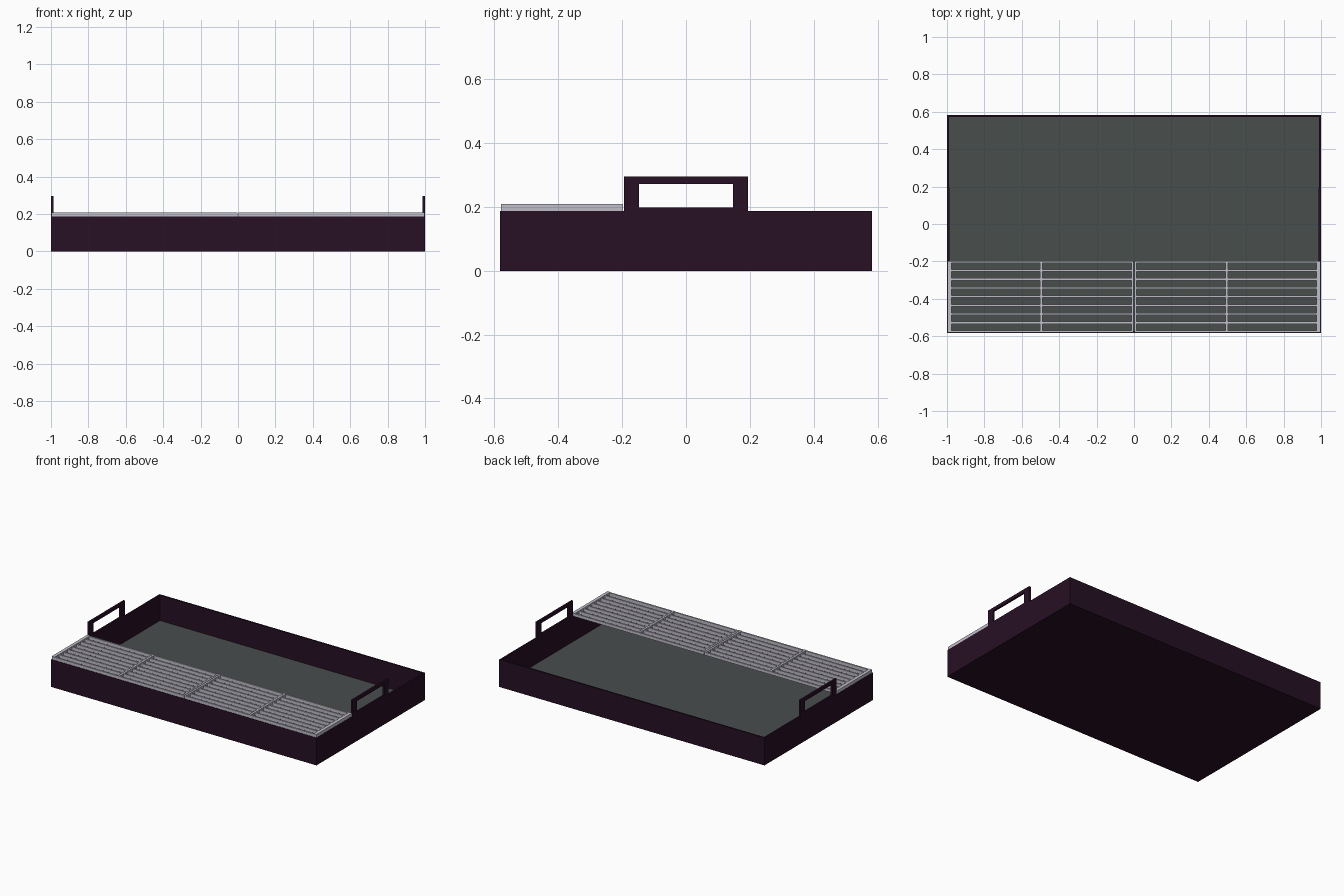
import bpy, bmesh

if "Cube" in bpy.data.objects:
    bpy.data.objects.remove(bpy.data.objects["Cube"])


def material(name, rgb):
    m = bpy.data.materials.new(name)
    m.diffuse_color = (*rgb, 1)
    m.use_nodes = True
    m.node_tree.nodes["Principled BSDF"].inputs["Base Color"].default_value = m.diffuse_color
    return m


PURPLE = material("dark purple", (0.020, 0.005, 0.018))
FLOOR = material("slate grey", (0.066, 0.074, 0.073))
METAL = material("pale metal", (0.53, 0.51, 0.58))

W, D, H, T = 1.0, 0.583, 0.187, 0.011   # half width, half depth, rim height, wall


def make(name, mat, boxes):
    """One object out of boxes given as (x0, x1, y0, y1, z0, z1)."""
    bm = bmesh.new()
    for x0, x1, y0, y1, z0, z1 in boxes:
        vs = bmesh.ops.create_cube(bm, size=1)["verts"]
        for v in vs:
            v.co = (x0 if v.co.x < 0 else x1,
                    y0 if v.co.y < 0 else y1,
                    z0 if v.co.z < 0 else z1)
    me = bpy.data.meshes.new(name)
    bm.to_mesh(me)
    bm.free()
    me.materials.append(mat)
    ob = bpy.data.objects.new(name, me)
    bpy.context.collection.objects.link(ob)
    return ob


# Tray: base plate and four thin walls
make("tray_base", PURPLE, [(-W, W, -D, D, 0, 0.010)])
make("tray_walls", PURPLE, [
    (-W, W, -D, -D + T, 0.010, H), (-W, W, D - T, D, 0.010, H),
    (-W, -W + T, -D + T, D - T, 0.010, H), (W - T, W, -D + T, D - T, 0.010, H)])

# Grey liner on the tray floor
make("floor_liner", FLOOR, [(-W + T, W - T, -D + T, D - T, 0.010, 0.014)])

# Handles: rectangular loops rising from the end walls
for side, s in (("left", -1), ("right", 1)):
    xa, xb = sorted((s * W, s * (W - 0.013)))
    make(side + "_handle", PURPLE, [
        (xa, xb, -0.195, -0.148, H, 0.272),
        (xa, xb, 0.148, 0.195, H, 0.272),
        (xa, xb, -0.148, 0.148, H, 0.198),
        (xa, xb, -0.195, 0.195, 0.272, 0.295)])

# Two slatted rack panels resting on the front of the rim
Y0, Y1, Z0, Z1 = -D + 0.003, -0.197, H, 0.209
for side, s in (("left", -1), ("right", 1)):
    rails = []
    for a, b in ((0.002, 0.014), (0.488, 0.502), (0.976, 0.998)):
        xa, xb = sorted((s * a, s * b))
        rails.append((xa, xb, Y0, Y1, Z0, Z1))
    make(side + "_rack_rails", METAL, rails)
    n, t = 9, 0.011
    slats = []
    for i in range(n):
        y = Y0 + (Y1 - Y0 - t) * i / (n - 1)
        for a, b in ((0.014, 0.488), (0.502, 0.976)):
            xa, xb = sorted((s * a, s * b))
            slats.append((xa, xb, y, y + t, Z0, Z1 - 0.002))
    make(side + "_rack_slats", METAL, slats)
